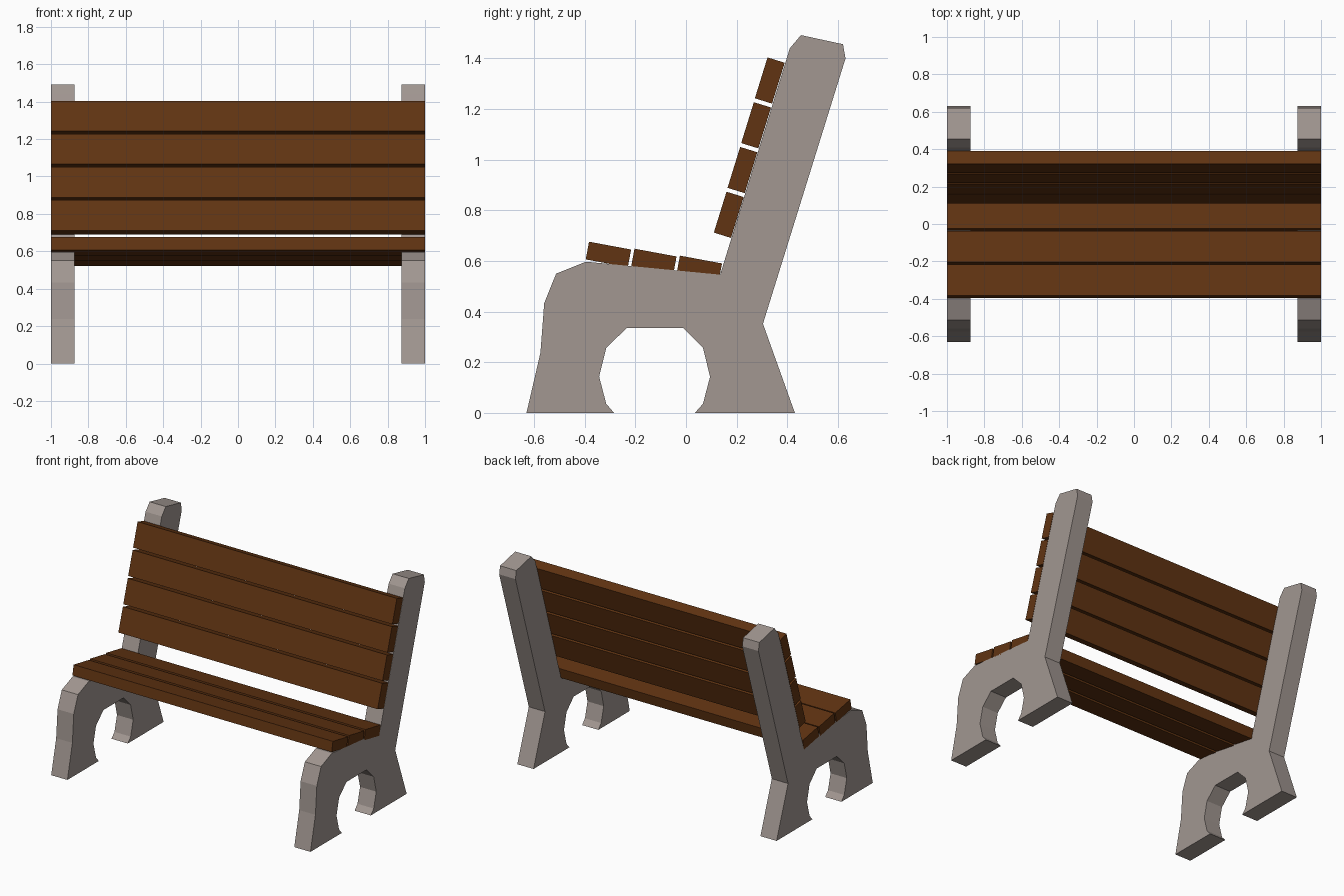
import bpy, bmesh, math
from mathutils import Matrix, Vector

if "Cube" in bpy.data.objects:
    bpy.data.objects.remove(bpy.data.objects["Cube"])


def material(name, rgb):
    m = bpy.data.materials.new(name)
    m.diffuse_color = (*rgb, 1)
    m.use_nodes = True
    m.node_tree.nodes["Principled BSDF"].inputs["Base Color"].default_value = m.diffuse_color
    return m


STONE = material("warm grey stone", (0.36, 0.31, 0.285))
WOOD = material("dark brown wood", (0.12, 0.034, 0.006))


def finish(name, bm, mat):
    bmesh.ops.recalc_face_normals(bm, faces=bm.faces[:])
    mesh = bpy.data.meshes.new(name)
    bm.to_mesh(mesh)
    bm.free()
    mesh.materials.append(mat)
    ob = bpy.data.objects.new(name, mesh)
    bpy.context.collection.objects.link(ob)
    return ob


# Side support: one (y, z) outline, extruded in x and mirrored to the other end
outline = [
    (-0.63, 0.0), (-0.575, 0.237), (-0.56, 0.433), (-0.513, 0.55), (-0.395, 0.597),  # front leg
    (0.135, 0.546), (0.41, 1.44), (0.454, 1.492), (0.62, 1.456), (0.63, 1.40),       # seat, back post
    (0.304, 0.352), (0.43, 0.0), (0.035, 0.0),                                       # back leg
    (0.067, 0.036), (0.095, 0.143), (0.067, 0.257), (-0.012, 0.336),                 # arch
    (-0.233, 0.336), (-0.315, 0.257), (-0.343, 0.143), (-0.315, 0.036), (-0.284, 0.0),
]
bm = bmesh.new()
face = bm.faces.new([bm.verts.new((0.875, y, z)) for y, z in outline])
ext = bmesh.ops.extrude_face_region(bm, geom=[face], use_keep_orig=True)
bmesh.ops.translate(bm, vec=(0.125, 0, 0),
                    verts=[v for v in ext["geom"] if isinstance(v, bmesh.types.BMVert)])
support = finish("side_support", bm, STONE)
support.modifiers.new("Mirror", "MIRROR").use_axis[0] = True


# Slat: a long board; corner is its top front edge, angle tilts its width direction
def slat(name, corner, angle, width=0.169, thick=0.071):
    bm = bmesh.new()
    bmesh.ops.create_cube(bm, size=1)
    bmesh.ops.scale(bm, vec=(2, width, thick), verts=bm.verts)
    bmesh.ops.translate(bm, vec=(0, width / 2, -thick / 2), verts=bm.verts)
    place = Matrix.Translation(Vector((0, *corner))) @ Matrix.Rotation(angle, 4, "X")
    bmesh.ops.transform(bm, matrix=place, verts=bm.verts)
    finish(name, bm, WOOD)


# Three seat slats sloping down to the back
for i in range(3):
    slat(f"seat_slat_{i + 1}", (-0.383 + 0.1795 * i, 0.676 - 0.0275 * i), math.radians(-10.5))

# Four leaning back slats
for i in range(4):
    slat(f"back_slat_{i + 1}", (0.110 + 0.054 * i, 0.712 + 0.1768 * i), math.radians(72.8))
